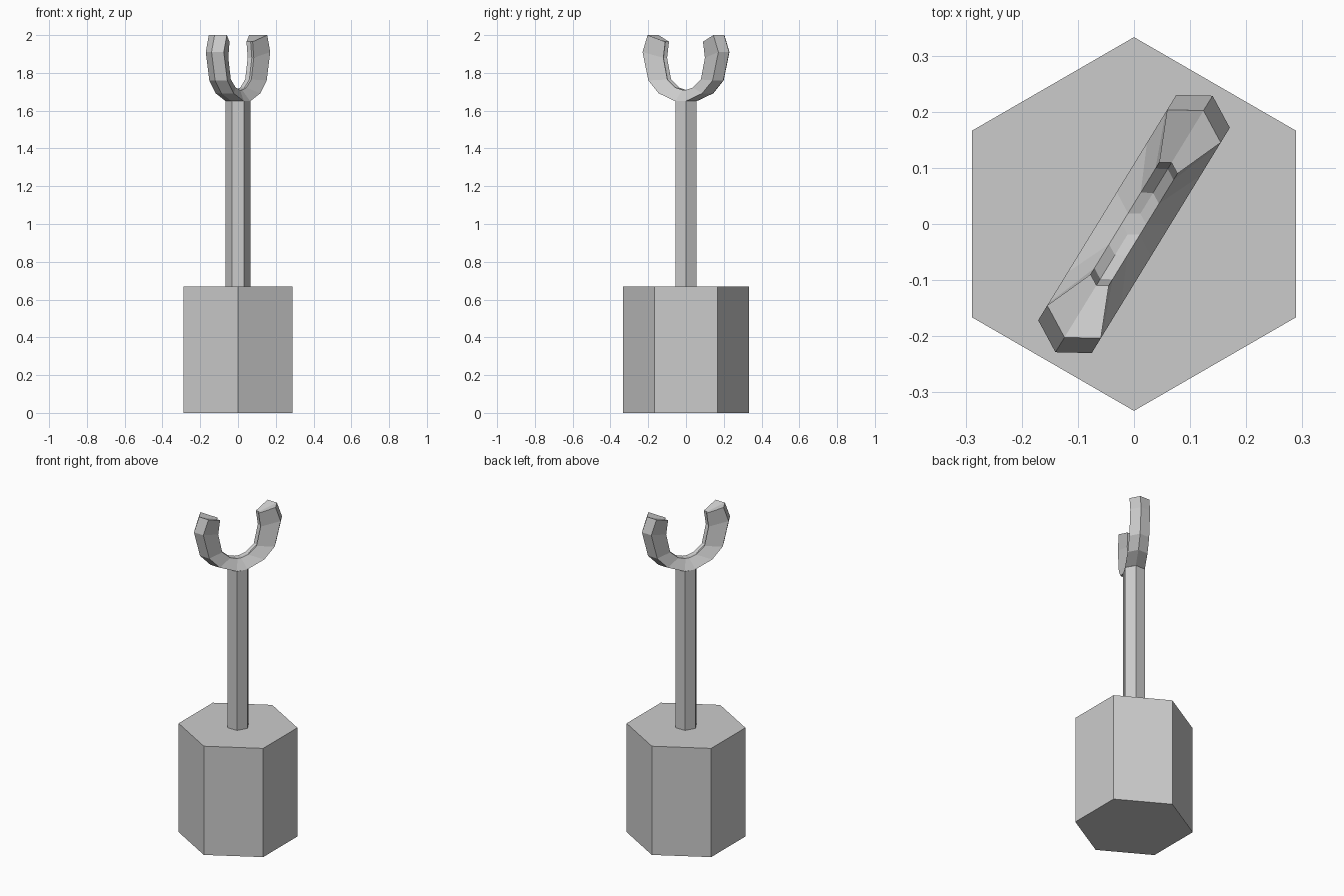
import bpy, bmesh
from math import cos, sin, radians
from mathutils import Matrix

if "Cube" in bpy.data.objects:
    bpy.data.objects.remove(bpy.data.objects["Cube"])


def add_object(name, bm):
    bmesh.ops.recalc_face_normals(bm, faces=bm.faces[:])
    mesh = bpy.data.meshes.new(name)
    bm.to_mesh(mesh)
    bm.free()
    obj = bpy.data.objects.new(name, mesh)
    bpy.context.collection.objects.link(obj)
    return obj


def hex_prism(name, radius, z0, z1, start, top=True):
    bm = bmesh.new()
    rings = []
    for z in (z0, z1):
        rings.append([bm.verts.new((radius * cos(radians(start + 60 * i)),
                                    radius * sin(radians(start + 60 * i)), z))
                      for i in range(6)])
    for i in range(6):
        j = (i + 1) % 6
        bm.faces.new((rings[0][i], rings[0][j], rings[1][j], rings[1][i]))
    bm.faces.new(rings[0])
    if top:
        bm.faces.new(rings[1])
    return add_object(name, bm)


# Heavy six-sided base and slim six-sided shaft
hex_prism("base_block", 0.333, 0, 0.67, 30)
hex_prism("shaft", 0.065, 0.67, 1.65, 0, top=False)

# Cradle: each arm sweeps half of the shaft hexagon outside and half of a small inset hexagon inside
OUTER = [(0.065, 1.65), (0.168, 1.692), (0.232, 1.76), (0.268, 1.91), (0.237, 2.0)]
INNER = [(0.0217, 1.71), (0.065, 1.722), (0.115, 1.765), (0.14, 1.88), (0.128, 1.965)]
W_OUT, W_IN = 0.056, 0.019

bm = bmesh.new()
for side in (1, -1):
    rings = []
    for (uo, zo), (ui, zi) in zip(OUTER, INNER):
        section = [(uo, 0, zo), (uo - 0.0325, W_OUT, zo), (ui - 0.011, W_IN, zi),
                   (ui, 0, zi), (ui - 0.011, -W_IN, zi), (uo - 0.0325, -W_OUT, zo)]
        rings.append([bm.verts.new((side * u, side * n, z)) for u, n, z in section])
    for a, b in zip(rings, rings[1:]):
        for i in range(6):
            j = (i + 1) % 6
            bm.faces.new((a[i], a[j], b[j], b[i]))
    # tip cap, split along the middle because of the inner groove
    tip = rings[-1]
    bm.faces.new((tip[0], tip[1], tip[2], tip[3]))
    bm.faces.new((tip[0], tip[3], tip[4], tip[5]))
    if side == 1:
        first = rings[0]
    else:
        other = rings[0]

# Floor between the two arms
bm.faces.new((first[1], other[5], other[4], first[2]))
bm.faces.new((other[1], first[5], first[4], other[2]))
bm.faces.new((first[3], first[2], other[4], other[3], other[2], first[4]))
bmesh.ops.transform(bm, matrix=Matrix.Rotation(radians(58.5), 4, 'Z'), verts=bm.verts[:])
add_object("cradle_fork", bm)
